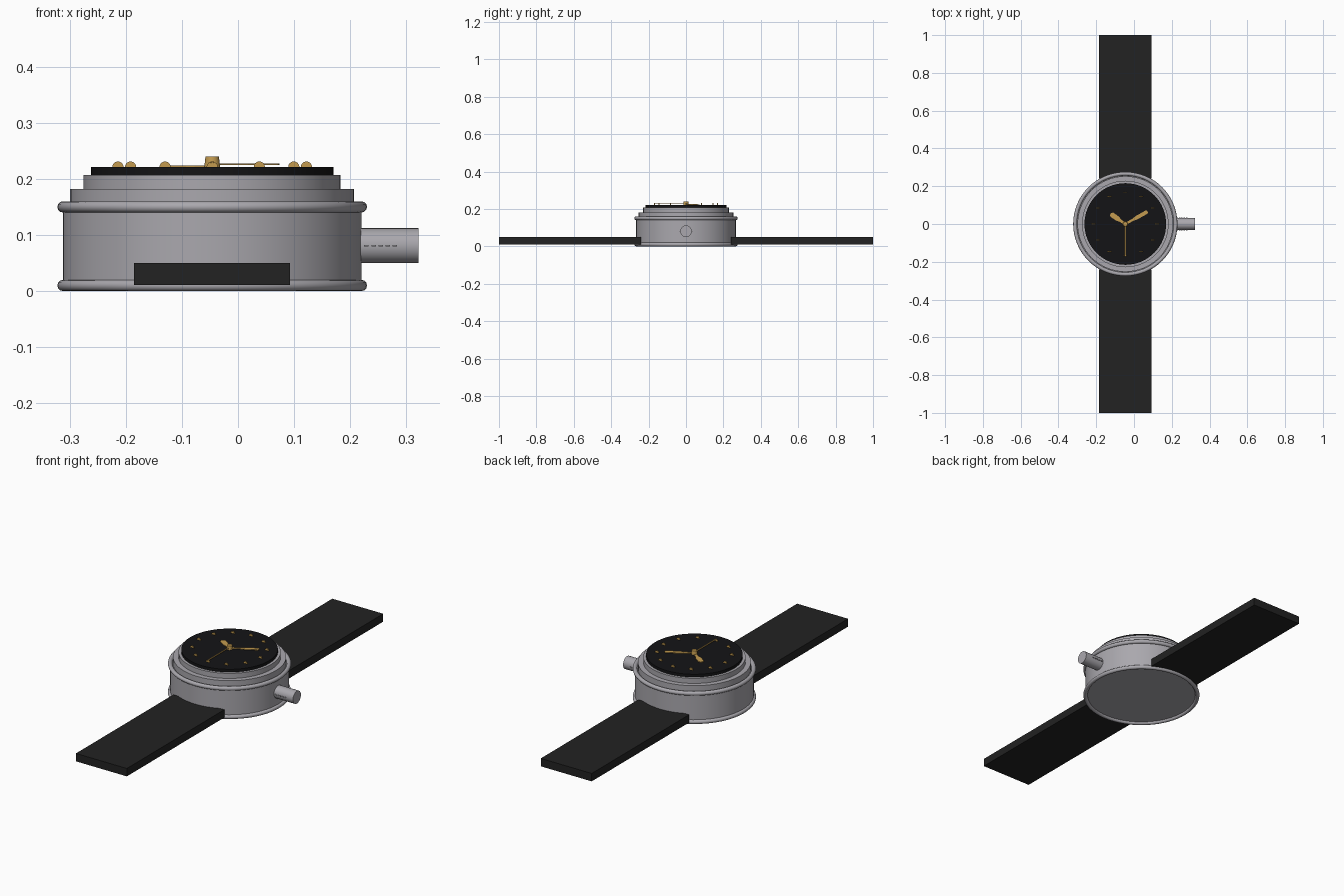
import bpy, bmesh, math
from mathutils import Vector

if "Cube" in bpy.data.objects:
    bpy.data.objects.remove(bpy.data.objects["Cube"])

CX = -0.046  # axis of the watch case


def material(name, rgb):
    m = bpy.data.materials.new(name)
    m.diffuse_color = (*rgb, 1)
    m.use_nodes = True
    m.node_tree.nodes["Principled BSDF"].inputs["Base Color"].default_value = m.diffuse_color
    return m


steel = material("steel", (0.40, 0.39, 0.42))
black = material("black_leather", (0.016, 0.016, 0.016))
face = material("dial_black", (0.007, 0.007, 0.008))
gold = material("gold", (0.55, 0.33, 0.08))


def finish(name, mat, smooth=True):
    ob = bpy.context.object
    ob.name = name
    ob.data.materials.append(mat)
    if smooth:
        bpy.ops.object.shade_smooth_by_angle(angle=math.radians(35))
    return ob


def disc(name, r, z0, z1, mat, top=None):
    bpy.ops.mesh.primitive_cone_add(vertices=64, radius1=r, radius2=top or r,
                                    depth=z1 - z0, location=(CX, 0, (z0 + z1) / 2))
    return finish(name, mat)


def box(name, lo, hi, mat):
    lo, hi = Vector(lo), Vector(hi)
    bpy.ops.mesh.primitive_cube_add(size=1, location=(lo + hi) / 2)
    bpy.context.object.scale = hi - lo
    return finish(name, mat, False)


# case with stepped bezel and dial
disc("case", 0.266, 0.01, 0.15, steel)
disc("bezel_lower", 0.253, 0.15, 0.182, steel)
disc("bezel_upper", 0.229, 0.182, 0.207, steel)
disc("dial", 0.216, 0.207, 0.221, face)

# rounded rims along the top and bottom edges of the case
for name, z in (("rim_bottom", 0.01), ("rim_top", 0.15)):
    bpy.ops.mesh.primitive_torus_add(location=(CX, 0, z), major_radius=0.266, minor_radius=0.01,
                                     major_segments=64, minor_segments=12)
    finish(name, steel)

# crown with short grip ridges
bpy.ops.mesh.primitive_cylinder_add(vertices=32, radius=0.031, depth=0.112,
                                    location=(0.266, 0, 0.081), rotation=(0, math.pi / 2, 0))
finish("crown", steel)
for i in range(5):
    x = 0.225 + i * 0.0125
    for s in (-1, 1):
        box("crown_ridge", (x, s * 0.032 - 0.003, 0.0795), (x + 0.008, s * 0.032 + 0.003, 0.0825), steel)

# straps
box("strap_front", (-0.185, -1, 0.011), (0.093, -0.24, 0.05), black)
box("strap_back", (-0.185, 0.24, 0.011), (0.093, 1, 0.05), black)

# hour markers: small upright discs
for i in range(12):
    a = i * math.pi / 6
    bpy.ops.mesh.primitive_cylinder_add(
        vertices=16, radius=0.01, depth=0.005, rotation=(math.pi / 2, 0, 0),
        location=(CX + 0.168 * math.sin(a), 0.168 * math.cos(a), 0.221))
    finish("hour_marker", gold)


def hand(name, dx, dy, z, w_in, w_out, thick):
    """Flat hand that widens along its length, with a softened tip."""
    length, ang = math.hypot(dx, dy), math.atan2(dy, dx)
    half = [(0, w_in), (length * 0.35, w_in), (length * 0.5, w_out),
            (length - w_out * 0.6, w_out), (length, w_out * 0.4)]
    outline = half + [(x, -y) for x, y in reversed(half)]
    bm = bmesh.new()
    f = bm.faces.new([bm.verts.new((x, y, 0)) for x, y in outline])
    ext = bmesh.ops.extrude_face_region(bm, geom=[f])
    bmesh.ops.translate(bm, vec=(0, 0, thick),
                        verts=[v for v in ext["geom"] if isinstance(v, bmesh.types.BMVert)])
    bmesh.ops.recalc_face_normals(bm, faces=bm.faces)
    me = bpy.data.meshes.new(name)
    bm.to_mesh(me)
    bm.free()
    me.materials.append(gold)
    ob = bpy.data.objects.new(name, me)
    ob.location, ob.rotation_euler = (CX, 0, z), (0, 0, ang)
    bpy.context.collection.objects.link(ob)


# hands and centre hub
hand("hour_hand", -0.078, 0.054, 0.221, 0.007, 0.013, 0.003)
hand("minute_hand", 0.118, 0.066, 0.2245, 0.006, 0.010, 0.003)
hand("second_hand", 0, -0.172, 0.228, 0.003, 0.003, 0.003)
disc("hub", 0.014, 0.221, 0.24, gold, top=0.012)
